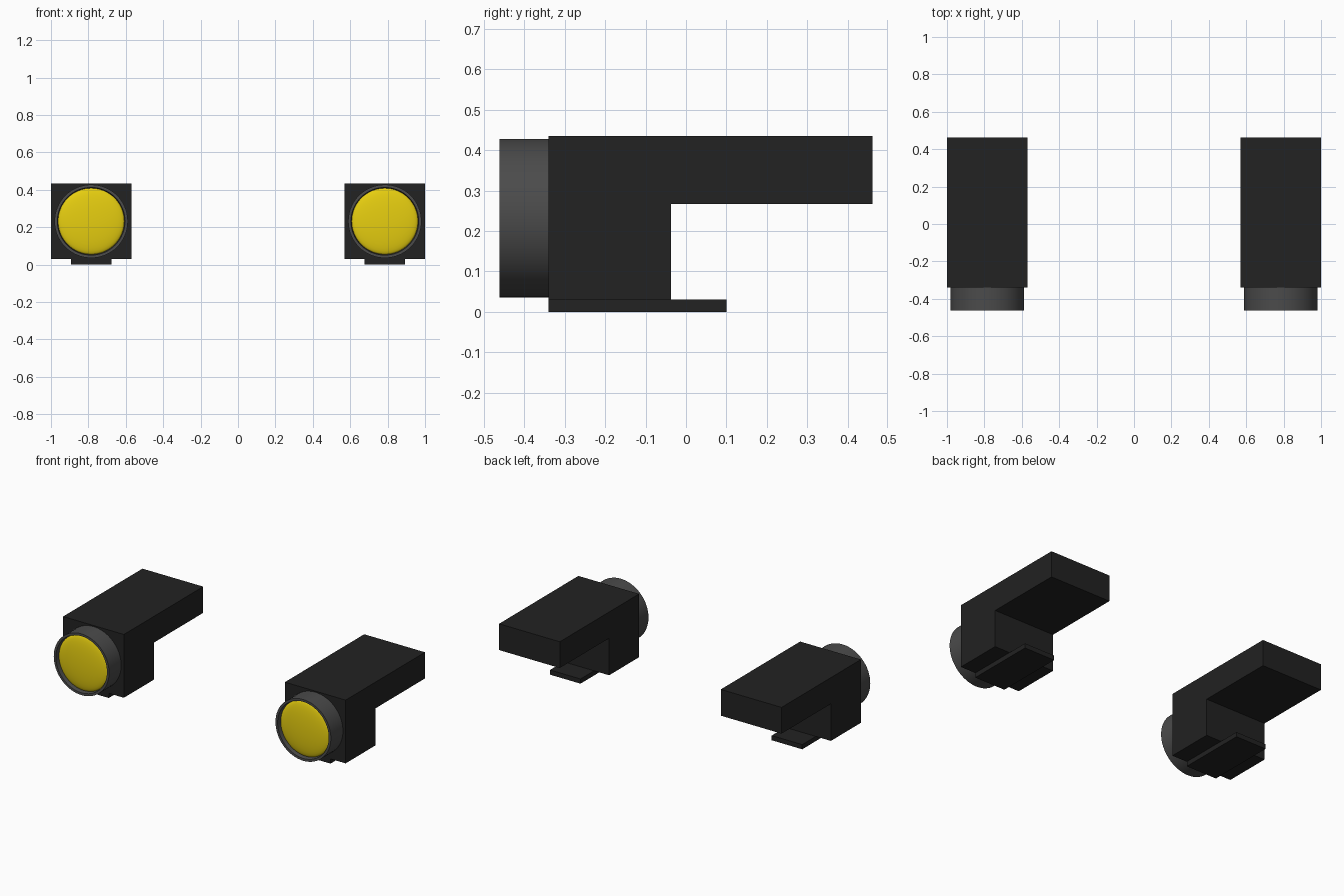
import bpy, bmesh, math
from mathutils import Matrix, Vector

if "Cube" in bpy.data.objects:
    bpy.data.objects.remove(bpy.data.objects["Cube"])

CX, CZ = 0.785, 0.232  # lamp axis


def material(name, rgb):
    m = bpy.data.materials.new(name)
    m.diffuse_color = (*rgb, 1)
    m.use_nodes = True
    m.node_tree.nodes["Principled BSDF"].inputs["Base Color"].default_value = m.diffuse_color
    return m


BLACK = material("black_plastic", (0.016, 0.016, 0.016))
GREY = material("dark_grey", (0.07, 0.07, 0.07))
YELLOW = material("yellow_lens", (0.80, 0.62, 0.005))


def finish(bm, name, mat, smooth=False):
    bmesh.ops.remove_doubles(bm, verts=bm.verts, dist=1e-5)
    bmesh.ops.recalc_face_normals(bm, faces=bm.faces)
    me = bpy.data.meshes.new(name)
    bm.to_mesh(me)
    bm.free()
    me.materials.append(mat)
    ob = bpy.data.objects.new(name, me)
    bpy.context.collection.objects.link(ob)
    # matching unit on the other side
    ob.modifiers.new("Mirror", 'MIRROR').use_mirror_merge = False
    if smooth:
        bpy.ops.object.select_all(action='DESELECT')
        ob.select_set(True)
        bpy.context.view_layer.objects.active = ob
        bpy.ops.object.shade_smooth_by_angle(angle=math.radians(35))
    return ob


def extrude_x(name, profile, x0, x1, mat):
    """Extrude a side (y, z) profile across x."""
    bm = bmesh.new()
    face = bm.faces.new([bm.verts.new((x0, y, z)) for y, z in profile])
    ext = bmesh.ops.extrude_face_region(bm, geom=[face])
    verts = [g for g in ext["geom"] if isinstance(g, bmesh.types.BMVert)]
    bmesh.ops.translate(bm, verts=verts, vec=(x1 - x0, 0, 0))
    return finish(bm, name, mat)


def lathe(name, profile, mat, steps=64):
    """Spin a (radius, y) profile around the lamp axis."""
    bm = bmesh.new()
    vs = [bm.verts.new((CX + r, y, CZ)) for r, y in profile]
    es = [bm.edges.new(p) for p in zip(vs, vs[1:])]
    bmesh.ops.spin(bm, geom=vs + es, cent=(CX, 0, CZ), axis=(0, 1, 0),
                   angle=math.tau, steps=steps, use_duplicate=False)
    return finish(bm, name, mat, True)


# L-shaped body with rear overhang
extrude_x("lamp_body", [(-0.34, 0.03), (-0.037, 0.03), (-0.037, 0.267),
                        (0.462, 0.267), (0.462, 0.435), (-0.34, 0.435)],
          0.57, 1.0, BLACK)

# Narrow mounting plate underneath
extrude_x("mounting_plate", [(-0.34, 0.0), (0.10, 0.0), (0.10, 0.03), (-0.34, 0.03)],
          0.677, 0.893, BLACK)

# Round housing with a recessed front
lathe("lens_housing", [(0, -0.34), (0.196, -0.34), (0.196, -0.462),
                       (0.181, -0.462), (0.177, -0.435), (0, -0.435)], GREY)

# Shallow domed lens
dome = [(0.177 * math.sin(a), -0.435 - 0.025 * math.cos(a))
        for a in (i * math.pi / 20 for i in range(11))]
dome[0] = (0, -0.46)
lathe("lens", dome, YELLOW)
